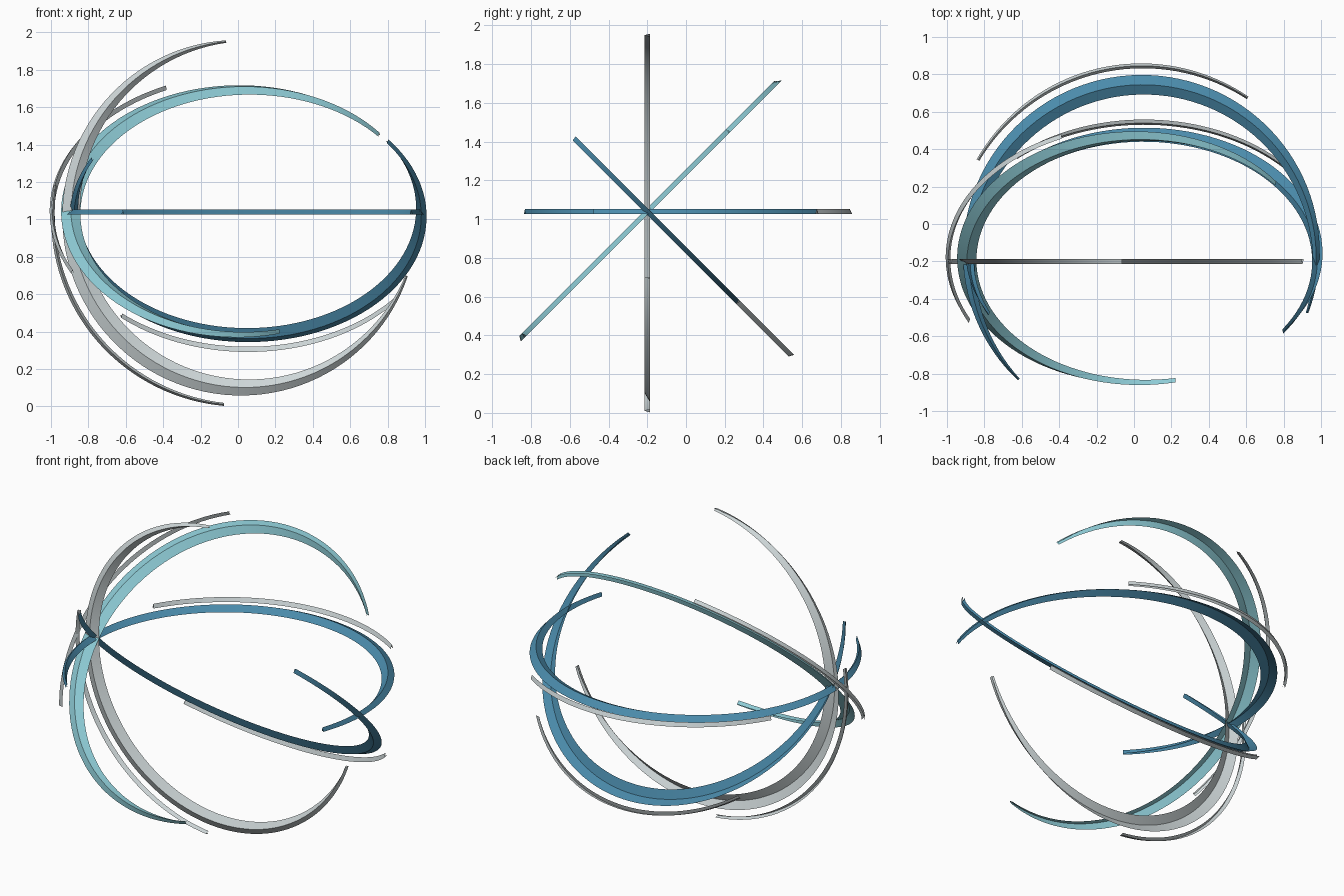
import bpy, bmesh, math
from mathutils import Vector

if "Cube" in bpy.data.objects:
    bpy.data.objects.remove(bpy.data.objects["Cube"])

CENTRE = Vector((0.050, -0.2, 1.04))
HALF_THICK = 0.013


def material(name, rgb):
    m = bpy.data.materials.new(name)
    m.diffuse_color = (*rgb, 1)
    m.use_nodes = True
    m.node_tree.nodes["Principled BSDF"].inputs["Base Color"].default_value = m.diffuse_color
    return m


silver = material("silver grey", (0.62, 0.68, 0.69))
aqua = material("pale aqua", (0.27, 0.60, 0.67))
blue = material("steel blue", (0.07, 0.26, 0.41))


def blade(name, mat, tilt, mid, half_span, outer, inner, steps):
    """Tapered arc folded to a V section, in a plane holding the x axis.
    outer / inner = (radius at tip, extra radius in the middle)."""
    t = math.radians(tilt)
    up = Vector((0, math.cos(t), math.sin(t)))      # second in-plane axis
    normal = Vector((0, -math.sin(t), math.cos(t)))
    bm = bmesh.new()
    rings = []
    for i in range(steps + 1):
        s = 2 * i / steps - 1
        swell = math.cos(s * math.pi / 2)
        a = math.radians(mid + s * half_span)
        radial = Vector((1, 0, 0)) * math.cos(a) + up * math.sin(a)
        ro = outer[0] + outer[1] * swell
        ri = inner[0] + inner[1] * swell
        rise = normal * HALF_THICK
        section = [radial * ro - rise, radial * (ro + ri) / 2 + rise, radial * ri - rise]
        rings.append([bm.verts.new(CENTRE + p) for p in section])
    for a, b in zip(rings, rings[1:]):
        for k in range(2):
            bm.faces.new((a[k], b[k], b[k + 1], a[k + 1]))
    bm.normal_update()
    bm.faces.ensure_lookup_table()
    if bm.faces[0].normal.dot(normal) < 0:
        bmesh.ops.reverse_faces(bm, faces=bm.faces)
    me = bpy.data.meshes.new(name)
    bm.to_mesh(me)
    bm.free()
    me.materials.append(mat)
    ob = bpy.data.objects.new(name, me)
    bpy.context.collection.objects.link(ob)
    bpy.ops.object.select_all(action='DESELECT')
    ob.select_set(True)
    bpy.context.view_layer.objects.active = ob
    bpy.ops.object.shade_smooth_by_angle(angle=math.radians(20))


# Four planes through one axis: a large crescent and a slim outer arc in each
for i, (name, mat) in enumerate((("level", blue), ("rising", aqua),
                                 ("upright", silver), ("falling", blue))):
    tilt, mid = 45 * i, 103 + 57.3 * i
    blade(name + "_crescent", mat, tilt, mid, 120.5, (0.924, 0.074), (0.911, -0.019), 80)
    blade(name + "_outer_arc", silver, tilt, mid, 45.5, (1.045, 0.015), (1.029, 0.004), 36)
